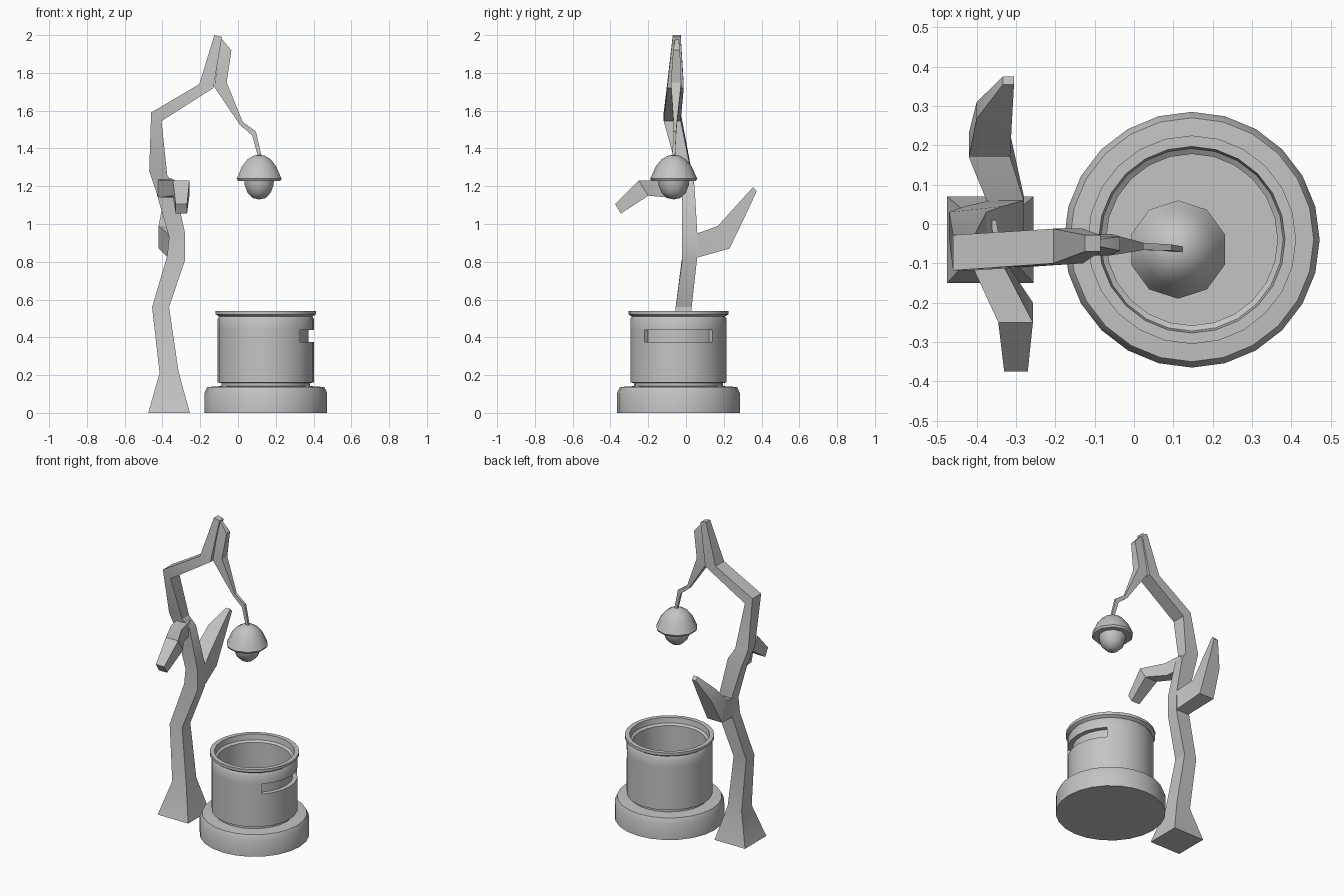
import bpy, bmesh, math
from mathutils import Vector

if "Cube" in bpy.data.objects:
    bpy.data.objects.remove(bpy.data.objects["Cube"])

grey = bpy.data.materials.new("plain grey")
grey.diffuse_color = (0.55, 0.55, 0.55, 1)
grey.use_nodes = True
grey.node_tree.nodes["Principled BSDF"].inputs["Base Color"].default_value = grey.diffuse_color


def finish(name, bm, angle):
    bmesh.ops.recalc_face_normals(bm, faces=bm.faces)
    me = bpy.data.meshes.new(name)
    bm.to_mesh(me)
    bm.free()
    me.materials.append(grey)
    ob = bpy.data.objects.new(name, me)
    bpy.context.collection.objects.link(ob)
    bpy.ops.object.select_all(action='DESELECT')
    ob.select_set(True)
    bpy.context.view_layer.objects.active = ob
    bpy.ops.object.shade_smooth_by_angle(angle=math.radians(angle))
    return ob


def limb(name, rows):
    """Four-sided tube through rows of four corners, capped at both ends."""
    bm = bmesh.new()
    rings = [[bm.verts.new(c) for c in row] for row in rows]
    for a, b in zip(rings, rings[1:]):
        for i in range(4):
            j = (i + 1) % 4
            bm.faces.new((a[i], a[j], b[j], b[i]))
    bm.faces.new(rings[0][::-1])
    bm.faces.new(rings[-1])
    return finish(name, bm, 25)


def side_row(xl, zl, xr, zr, y0, y1):
    return [(xl, y0, zl), (xr, y0, zr), (xr, y1, zr), (xl, y1, zl)]


def depth_row(x0, x1, yl, zl, yh, zh):
    return [(x0, yl, zl), (x1, yl, zl), (x1, yh, zh), (x0, yh, zh)]


def lathe(profile, cx, cy, n, start=0.0):
    """Revolve (radius, z) points; zero radius makes a pole."""
    bm = bmesh.new()
    rings = []
    for r, z in profile:
        if r == 0:
            rings.append([bm.verts.new((cx, cy, z))] * n)
        else:
            rings.append([bm.verts.new((cx + r * math.cos(start + math.tau * i / n),
                                        cy + r * math.sin(start + math.tau * i / n), z))
                          for i in range(n)])
    for a, b in zip(rings, rings[1:]):
        for i in range(n):
            j = (i + 1) % n
            vs = list(dict.fromkeys((a[i], a[j], b[j], b[i])))
            bm.faces.new(vs)
    return bm


# Trunk with bent arm and pointed top
limb("trunk", [side_row(*r) for r in (
    (-.475, 0, -.255, 0, -.15, .07),
    (-.415, .21, -.315, .22, -.085, .02),
    (-.455, .56, -.365, .56, -.055, .03),
    (-.375, .83, -.28, .81, -.02, .058),
    (-.365, .93, -.28, .95, -.02, .06),
    (-.43, 1.16, -.335, 1.20, -.02, .045),
    (-.47, 1.28, -.375, 1.26, -.04, .03),
    (-.46, 1.59, -.405, 1.545, -.118, -.028),
    (-.205, 1.74, -.13, 1.72, -.10, -.012),
    (-.125, 2.0, -.085, 1.99, -.07, -.028))])

# Thin drooping twig that carries the lantern
limb("hanging_twig", [side_row(*r) for r in (
    (-.10, 1.985, -.082, 1.975, -.058, -.038),
    (-.10, 1.92, -.035, 1.92, -.068, -.032),
    (-.125, 1.725, -.06, 1.75, -.08, -.025),
    (.01, 1.525, .025, 1.54, -.066, -.048),
    (.075, 1.47, .095, 1.49, -.068, -.052),
    (.108, 1.35, .127, 1.35, -.072, -.058))])

# Side branches
limb("back_branch", [depth_row(*r) for r in (
    (-.365, -.29, .02, .81, .02, .93),
    (-.375, -.28, .07, .825, .06, .95),
    (-.42, -.315, .23, .87, .17, .99),
    (-.40, -.31, .31, 1.035, .268, 1.10),
    (-.333, -.305, .375, 1.175, .355, 1.195))])
limb("front_branch", [depth_row(*r) for r in (
    (-.43, -.35, .01, 1.15, .01, 1.24),
    (-.41, -.33, -.09, 1.14, -.11, 1.23),
    (-.345, -.257, -.20, 1.15, -.25, 1.23),
    (-.33, -.27, -.345, 1.055, -.375, 1.105))])

# Lantern: domed cap with a rounded bulb below
lx, ly = 0.112, -0.065
cap = [(0, 1.366), (.03, 1.362), (.065, 1.342), (.095, 1.305), (.115, 1.26),
       (.125, 1.24), (.118, 1.228), (.08, 1.23), (0, 1.23)]
finish("lantern_cap", lathe(cap, lx, ly, 10, math.pi / 2), 50)
bulb = [(0, 1.25), (.083, 1.24), (.08, 1.205), (.064, 1.165), (.035, 1.137), (0, 1.13)]
finish("lantern_bulb", lathe(bulb, lx, ly, 10, math.pi / 2), 50)

# Hollow pot on a wide foot
px, py = 0.147, -0.04
foot = [(0, 0), (.325, 0), (.325, .105), (.31, .137), (.235, .142), (0, .142)]
finish("pot_foot", lathe(foot, px, py, 24), 35)
pot = [(0, .13), (.235, .13), (.235, .157), (.255, .162), (.255, .375), (.255, .44),
       (.255, .497), (.247, .51), (.265, .522), (.265, .54), (.237, .54),
       (.232, .505), (.218, .495), (.218, .16), (0, .16)]
bm = lathe(pot, px, py, 24)

# Recessed slot in the right side of the pot
slot = []
for f in bm.faces:
    c = f.calc_center_median()
    dx, dy = c.x - px, c.y - py
    if .375 < c.z < .44 and math.hypot(dx, dy) > .24 and abs(math.atan2(dy, dx)) < math.pi / 4:
        slot.append(f)
ext = bmesh.ops.extrude_face_region(bm, geom=slot)
bmesh.ops.delete(bm, geom=[f for f in slot if f.is_valid], context='FACES_ONLY')
for v in ext["geom"]:
    if isinstance(v, bmesh.types.BMVert):
        d = Vector((v.co.x - px, v.co.y - py, 0))
        v.co -= d.normalized() * (d.length - .227)
finish("pot_body", bm, 35)
